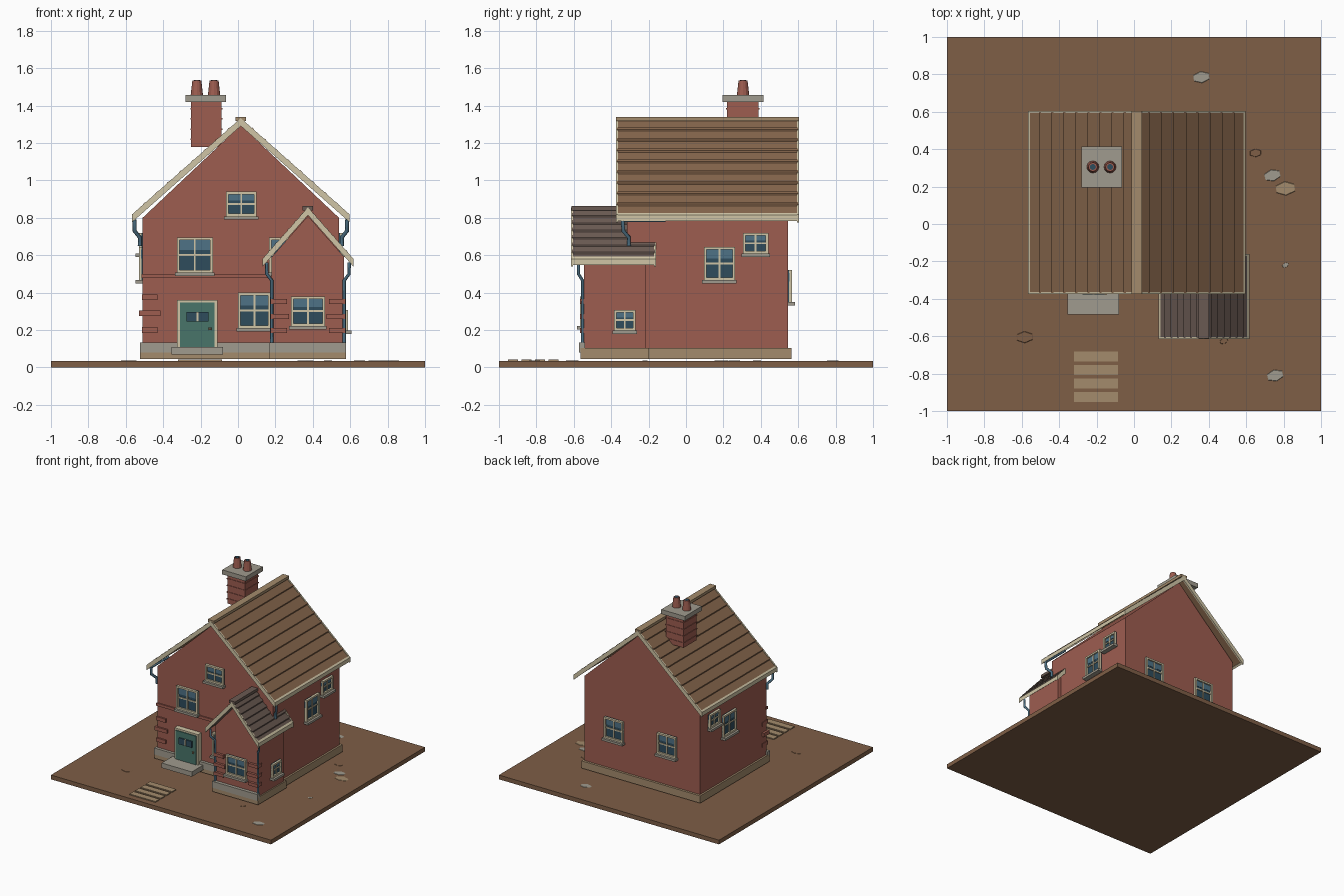
import bpy, bmesh, math, random
from mathutils import Matrix

cube = bpy.data.objects.get("Cube")
if cube:
    bpy.data.objects.remove(cube, do_unlink=True)
random.seed(4)


def material(name, r, g, b):
    lin = [(c / 255 / 12.92) if c < 11 else ((c / 255 + 0.055) / 1.055) ** 2.4 for c in (r, g, b)] + [1]
    m = bpy.data.materials.new(name)
    m.use_nodes = True
    m.diffuse_color = lin
    m.node_tree.nodes["Principled BSDF"].inputs["Base Color"].default_value = lin
    return m


BRICK = material("red_brick", 158, 93, 80)
TILE = material("brown_tile", 134, 102, 76)
DARK_TILE = material("dark_tile", 106, 90, 82)
EARTH = material("earth", 126, 94, 70)
CREAM = material("cream_trim", 208, 197, 166)
STONE = material("grey_stone", 160, 155, 142)
TAN = material("tan_stone", 164, 139, 108)
GLASS = material("dark_glass", 46, 76, 92)
BLUE = material("slate_blue", 78, 114, 134)
GREEN = material("door_green", 72, 117, 106)


class Part:
    """Collects boxes, prisms and cones into one named object."""

    def __init__(self, name):
        self.name, self.bm, self.mats = name, bmesh.new(), []

    def paint(self, faces, mat):
        if mat not in self.mats:
            self.mats.append(mat)
        for f in faces:
            f.material_index = self.mats.index(mat)

    def prism(self, profile, y0, y1, mat):
        # x-z profile extruded along y
        a = [self.bm.verts.new((x, y0, z)) for x, z in profile]
        b = [self.bm.verts.new((x, y1, z)) for x, z in profile]
        n = len(a)
        faces = [self.bm.faces.new(a), self.bm.faces.new(b[::-1])]
        for i in range(n):
            j = (i + 1) % n
            faces.append(self.bm.faces.new((a[j], a[i], b[i], b[j])))
        self.paint(faces, mat)

    def box(self, x0, x1, y0, y1, z0, z1, mat):
        self.prism([(x0, z0), (x1, z0), (x1, z1), (x0, z1)], y0, y1, mat)

    def cone(self, x, y, z0, z1, r0, r1, mat, sides=12):
        r = bmesh.ops.create_cone(self.bm, cap_ends=True, segments=sides, radius1=r0, radius2=r1,
                                  depth=z1 - z0, matrix=Matrix.Translation((x, y, (z0 + z1) / 2)))
        self.paint({f for v in r["verts"] for f in v.link_faces}, mat)

    def wall_box(self, side, plane, u0, u1, d0, d1, z0, z1, mat):
        # u runs along the wall, d outwards from it
        s = 1 if side in ("back", "left") else -1
        a, b = sorted((plane + s * d0, plane + s * d1))
        if side in ("front", "back"):
            self.box(u0, u1, a, b, z0, z1, mat)
        else:
            self.box(a, b, u0, u1, z0, z1, mat)

    def done(self):
        bmesh.ops.recalc_face_normals(self.bm, faces=self.bm.faces)
        me = bpy.data.meshes.new(self.name)
        self.bm.to_mesh(me)
        self.bm.free()
        for m in self.mats:
            me.materials.append(m)
        ob = bpy.data.objects.new(self.name, me)
        bpy.context.collection.objects.link(ob)
        return ob


def box(name, *args):
    p = Part(name)
    p.box(*args)
    return p.done()


def gable_walls(name, x0, x1, y0, y1, eave, apex):
    p = Part(name)
    p.prism([(x0, 0.05), (x1, 0.05), (x1, eave), ((x0 + x1) / 2, apex), (x0, eave)], y0, y1, BRICK)
    p.done()


def gable_roof(name, cx, half, y0, y1, eave, ridge, rows, mat, cap):
    slabs, trim = Part(name + "_tiles"), Part(name + "_trim")
    slope = (ridge - eave) / half
    for s in (-1, 1):
        def strip(part, a, b, low, high, ya, yb, m):
            # band between distances a and b from the ridge
            part.prism([(cx + s * t, ridge - slope * t + o)
                        for t, o in ((a, low), (b, low), (b, high), (a, high))], ya, yb, m)
        strip(slabs, 0, half - 0.005, -0.025, 0, y0 + 0.005, y1 - 0.005, mat)
        for i in range(1, rows):
            t = half * i / rows
            strip(slabs, t - 0.006, t + 0.006, -0.005, 0.009, y0 + 0.005, y1 - 0.005, mat)
        for ya, yb in ((y0, y0 + 0.012), (y1 - 0.012, y1)):
            strip(trim, 0, half, -0.036, 0.006, ya, yb, CREAM)
        strip(trim, half - 0.012, half, -0.028, 0.004, y0, y1, CREAM)
    slabs.done()
    trim.done()
    box(name + "_ridge_cap", cx - 0.028, cx + 0.028, y0 + 0.002, y1 - 0.002, ridge - 0.01, ridge + 0.012, cap)


def window(name, side, plane, u0, u1, z0, z1):
    p = Part(name)
    w, um, zm = 0.014, (u0 + u1) / 2, (z0 + z1) / 2

    def add(a, b, d, lo, hi, mat):
        p.wall_box(side, plane, a, b, -0.01, d, lo, hi, mat)
    add(u0, u1, 0.006, z0, z1, GLASS)
    add(u0, u1, 0.008, z1 - (z1 - z0) * 0.36, z1 - w, BLUE)
    for a, b in ((u0, u0 + w), (u1 - w, u1)):
        add(a, b, 0.02, z0, z1, CREAM)
    for a, b in ((z0, z0 + w), (z1 - w, z1)):
        add(u0 + w, u1 - w, 0.02, a, b, CREAM)
    add(um - 0.005, um + 0.005, 0.014, z0 + w, z1 - w, CREAM)
    add(u0 + w, u1 - w, 0.013, zm - 0.005, zm + 0.005, CREAM)
    add(u0 - 0.009, u1 + 0.009, 0.038, z0 - 0.018, z0, STONE)
    p.done()


def pipe(name, points, radius=0.011):
    cu = bpy.data.curves.new(name, "CURVE")
    cu.dimensions, cu.bevel_depth, cu.bevel_resolution, cu.use_fill_caps = "3D", radius, 1, True
    sp = cu.splines.new("POLY")
    sp.points.add(len(points) - 1)
    for q, co in zip(sp.points, points):
        q.co = (*co, 1)
    cu.materials.append(BLUE)
    bpy.context.collection.objects.link(bpy.data.objects.new(name, cu))


# Ground, path and scattered flat stones
box("ground", -1, 1, -1, 1, 0, 0.035, EARTH)
path = Part("path_slabs")
for i in range(4):
    path.box(-0.32, -0.085, -0.736 - i * 0.0715, -0.683 - i * 0.0715, 0.035, 0.043, TAN)
path.done()
for x, y, r, m in ((0.36, 0.785, 0.05, STONE), (0.65, 0.38, 0.035, EARTH), (0.74, 0.26, 0.05, STONE),
                   (0.81, 0.19, 0.06, TAN), (-0.585, -0.605, 0.05, EARTH), (0.755, -0.81, 0.05, STONE),
                   (0.81, -0.22, 0.02, STONE), (0.48, -0.625, 0.025, EARTH)):
    stone = Part("flat_stone")
    stone.cone(0, 0, 0.034, 0.037, r, r * 0.9, m, 6)
    ob = stone.done()
    ob.location, ob.scale.y, ob.rotation_euler.z = (x, y, 0), 0.65, random.uniform(0, 0.6)

# Walls and plinths
FRONT, BACK, LEFT, RIGHT = -0.316, 0.546, 0.54, -0.51
WING_FRONT, WING_SIDE = -0.546, 0.568
gable_walls("main_walls", RIGHT, LEFT, FRONT, BACK, 0.8, 1.295)
gable_walls("wing_walls", 0.18, WING_SIDE, WING_FRONT, -0.214, 0.59, 0.81)
box("main_plinth", -0.525, 0.555, -0.333, 0.565, 0.045, 0.105, TAN)
box("wing_plinth", 0.165, 0.578, -0.565, -0.198, 0.045, 0.105, TAN)
box("main_plinth_front", -0.525, 0.17, -0.34, -0.31, 0.08, 0.133, STONE)
box("wing_plinth_front", 0.165, 0.578, -0.573, -0.54, 0.08, 0.133, STONE)
box("string_course", -0.515, 0.165, FRONT - 0.01, FRONT + 0.01, 0.477, 0.5, BRICK)

# Corner bricks
quoins = Part("corner_bricks")
for i, z in enumerate((0.185, 0.275, 0.36)):
    e = 0.015 * (i % 2)
    quoins.box(RIGHT - 0.004 - e, -0.43 + e, FRONT - 0.014, FRONT + 0.06, z, z + 0.03, BRICK)
for i, z in enumerate((0.185, 0.26, 0.34)):
    e = 0.012 * (i % 2)
    quoins.box(0.174, 0.262 + e, WING_FRONT - 0.02, WING_FRONT + 0.04, z, z + 0.026, BRICK)
    quoins.box(0.486 - e, 0.574, WING_FRONT - 0.02, WING_FRONT + 0.04, z, z + 0.026, BRICK)
quoins.done()

# Roofs
gable_roof("main_roof", 0.015, 0.582, -0.375, 0.605, 0.812, 1.327, 9, TILE, TAN)
gable_roof("wing_roof", 0.374, 0.243, -0.615, -0.16, 0.575, 0.85, 7, DARK_TILE, DARK_TILE)

# Chimney with brick bands, cap and pots
chimney = Part("chimney")
chimney.box(-0.25, -0.088, 0.218, 0.388, 1.18, 1.425, BRICK)
for i in range(4):
    z = 1.215 + i * 0.055
    chimney.box(-0.254, -0.084, 0.214, 0.392, z, z + 0.008, BRICK)
chimney.box(-0.28, -0.065, 0.195, 0.415, 1.42, 1.457, STONE)
for x in (-0.22, -0.128):
    chimney.cone(x, 0.305, 1.455, 1.535, 0.033, 0.024, BRICK)
    chimney.cone(x, 0.305, 1.53, 1.537, 0.016, 0.016, GLASS)
chimney.done()

# Windows
window("upper_right_window", "front", FRONT, -0.327, -0.135, 0.508, 0.695)
window("upper_left_window", "front", FRONT, 0.165, 0.357, 0.508, 0.695)
window("attic_window", "front", FRONT, -0.065, 0.1, 0.808, 0.94)
window("ground_window", "front", FRONT, 0.0, 0.175, 0.21, 0.4)
window("wing_front_window", "front", WING_FRONT, 0.283, 0.465, 0.222, 0.38)
window("wing_side_window", "left", WING_SIDE, -0.385, -0.27, 0.198, 0.308)
for side, plane in (("left", LEFT), ("right", RIGHT)):
    window(side + "_large_window", side, plane, 0.095, 0.262, 0.468, 0.645)
    window(side + "_small_window", side, plane, 0.305, 0.44, 0.608, 0.72)
for x in (0.267, -0.215):
    window("back_window", "back", BACK, x - 0.085, x + 0.085, 0.35, 0.52)

# Door and step
door = Part("front_door")
door.box(-0.327, -0.11, -0.36, -0.3, 0.11, 0.36, CREAM)
door.box(-0.311, -0.126, -0.368, -0.3, 0.11, 0.346, GREEN)
for x in (-0.275, -0.21):
    door.box(x, x + 0.052, -0.377, -0.36, 0.245, 0.297, GLASS)
door.box(-0.222, -0.211, -0.377, -0.36, 0.245, 0.297, CREAM)
door.cone(-0.15, -0.372, 0.2, 0.214, 0.008, 0.008, TAN, 8)
door.done()
box("door_step", -0.355, -0.08, -0.485, -0.31, 0.07, 0.11, STONE)

# Gutters and downpipes
for tag, s in (("right", -1), ("left", 1)):
    x = 0.015 + s * 0.568
    wall = 0.015 + s * 0.54
    pipe("main_downpipe_" + tag, [(x, -0.34, 0.79), (x, -0.335, 0.73), (wall, -0.305, 0.695), (wall, -0.305, 0.65)])
    pipe("main_gutter_" + tag, [(x, -0.34, 0.785), (x, -0.11, 0.785)], 0.008)
    x = 0.374 + s * 0.22
    wall = 0.374 + s * 0.194
    pipe("wing_downpipe_" + tag, [(x, -0.575, 0.56), (x, -0.575, 0.5), (wall, -0.553, 0.465), (wall, -0.553, 0.12)], 0.009)
